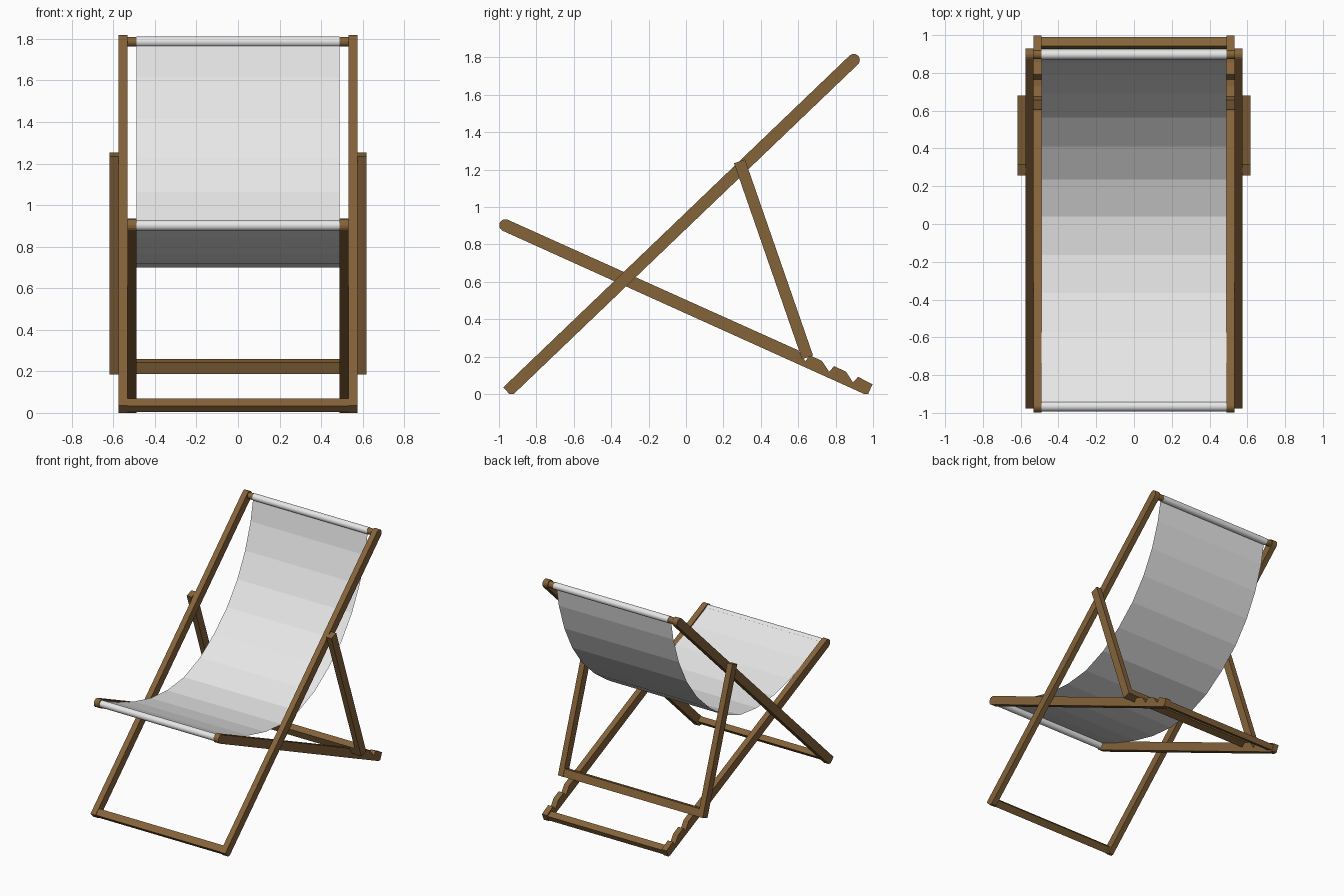
import bpy, bmesh, math
from mathutils import Vector

if "Cube" in bpy.data.objects:
    bpy.data.objects.remove(bpy.data.objects["Cube"])


def material(name, rgb):
    m = bpy.data.materials.new(name)
    m.diffuse_color = (*rgb, 1)
    m.use_nodes = True
    m.node_tree.nodes["Principled BSDF"].inputs["Base Color"].default_value = m.diffuse_color
    return m


WOOD = material("brown wood", (0.235, 0.125, 0.042))
CLOTH = material("white cloth", (0.80, 0.80, 0.80))


def extrude_profile(name, pts, x0, x1, mat, caps=True):
    """Extrude a (y, z) profile along x; open profiles give a thin sheet."""
    bm = bmesh.new()
    a = [bm.verts.new((x0, y, z)) for y, z in pts]
    b = [bm.verts.new((x1, y, z)) for y, z in pts]
    n = len(pts)
    for i in range(n if caps else n - 1):
        j = (i + 1) % n
        bm.faces.new((a[i], b[i], b[j], a[j]))
    if caps:
        bm.faces.new(a)
        bm.faces.new(b[::-1])
        bmesh.ops.recalc_face_normals(bm, faces=bm.faces[:])
    me = bpy.data.meshes.new(name)
    bm.to_mesh(me)
    bm.free()
    me.materials.append(mat)
    ob = bpy.data.objects.new(name, me)
    bpy.context.collection.objects.link(ob)
    return ob


def pair(name, pts, x0, x1):
    extrude_profile(name + "_right", pts, x0, x1, WOOD)
    extrude_profile(name + "_left", pts, -x1, -x0, WOOD)


def round_end(c, d, r, n=8):
    """Half circle around c, bulging along d, from the left side to the right."""
    a0 = math.atan2(d.y, d.x)
    return [(c.x + r * math.cos(a0 + math.pi / 2 - math.pi * i / n),
             c.y + r * math.sin(a0 + math.pi / 2 - math.pi * i / n)) for i in range(n + 1)]


def bar(name, c, d, w, h, half):
    """Cross bar with a rectangular section, w along d and h across it."""
    d = d.normalized()
    n = Vector((-d.y, d.x))
    pts = [tuple(c + d * (w / 2 * s) + n * (h / 2 * t))
           for s, t in ((-1, -1), (1, -1), (1, 1), (-1, 1))]
    extrude_profile(name, pts, -half, half, WOOD)


def dowel(name, c, r, x0, x1, mat):
    pts = [(c.x + r * math.cos(math.tau * i / 24), c.y + r * math.sin(math.tau * i / 24))
           for i in range(24)]
    ob = extrude_profile(name, pts, x0, x1, mat)
    bpy.ops.object.select_all(action='DESELECT')
    bpy.context.view_layer.objects.active = ob
    ob.select_set(True)
    bpy.ops.object.shade_smooth_by_angle(angle=math.radians(40))


R = 0.0325
TOP = Vector((0.897, 1.786))
FRONT = Vector((-0.966, 0.902))

# Long back frame rails, round on top and cut flat on the ground
d_back = (TOP - Vector((-0.955, 0.012))).normalized()
pair("back_rail", round_end(TOP, d_back, R) + [(-0.921, 0), (-0.944, 0), (-0.9776, 0.035)],
     0.532, 0.575)
bar("back_frame_foot_bar", Vector((-0.939, 0.037)), d_back, 0.052, 0.042, 0.535)

# Seat frame rails with three notches on the upper edge
d_seat = Vector((-0.913, 0.408))
notches = []
for y in (0.893, 0.765, 0.637):
    top = 0.161 - 0.447 * (y - 0.765)
    notches += [(y + 0.027, top - 0.012), (y, top - 0.042), (y - 0.038, top + 0.016)]
# upper edge runs from the ground end to the front, lower edge back again
seat = [(0.974, 0), (0.997, 0.052)] + notches
seat += round_end(FRONT, d_seat, R)[::-1] + [(0.953, 0)]
pair("seat_rail", seat, 0.489, 0.532)
bar("seat_frame_rear_bar", Vector((0.958, 0.035)), d_seat, 0.052, 0.042, 0.492)

# Props and their cross bar resting in the first notch
p0, p1 = Vector((0.286, 1.244)), Vector((0.650, 0.196))
d = (p1 - p0).normalized()
n = Vector((-d.y, d.x)) * 0.031
pair("prop", [tuple(p0 - n), tuple(p1 - n), tuple(p1 + n), tuple(p0 + n)], 0.575, 0.618)
bar("prop_cross_bar", p1 - d * 0.029, d, 0.058, 0.055, 0.577)

# Dowels with cloth sleeves
for label, c, half in (("top", TOP, 0.535), ("front", FRONT, 0.492)):
    dowel(label + "_dowel", c, 0.024, -half, half, WOOD)
    dowel(label + "_cloth_sleeve", c, 0.026, -0.489, 0.489, CLOTH)

# Hanging cloth seat
sag = [(0.888, 1.808), (0.852, 1.615), (0.785, 1.415), (0.69, 1.23), (0.565, 1.063),
       (0.41, 0.92), (0.235, 0.80), (0.04, 0.723), (-0.165, 0.70), (-0.365, 0.717),
       (-0.57, 0.768), (-0.775, 0.84), (-0.968, 0.926)]
extrude_profile("cloth_seat", sag[::-1], -0.489, 0.489, CLOTH, caps=False)
